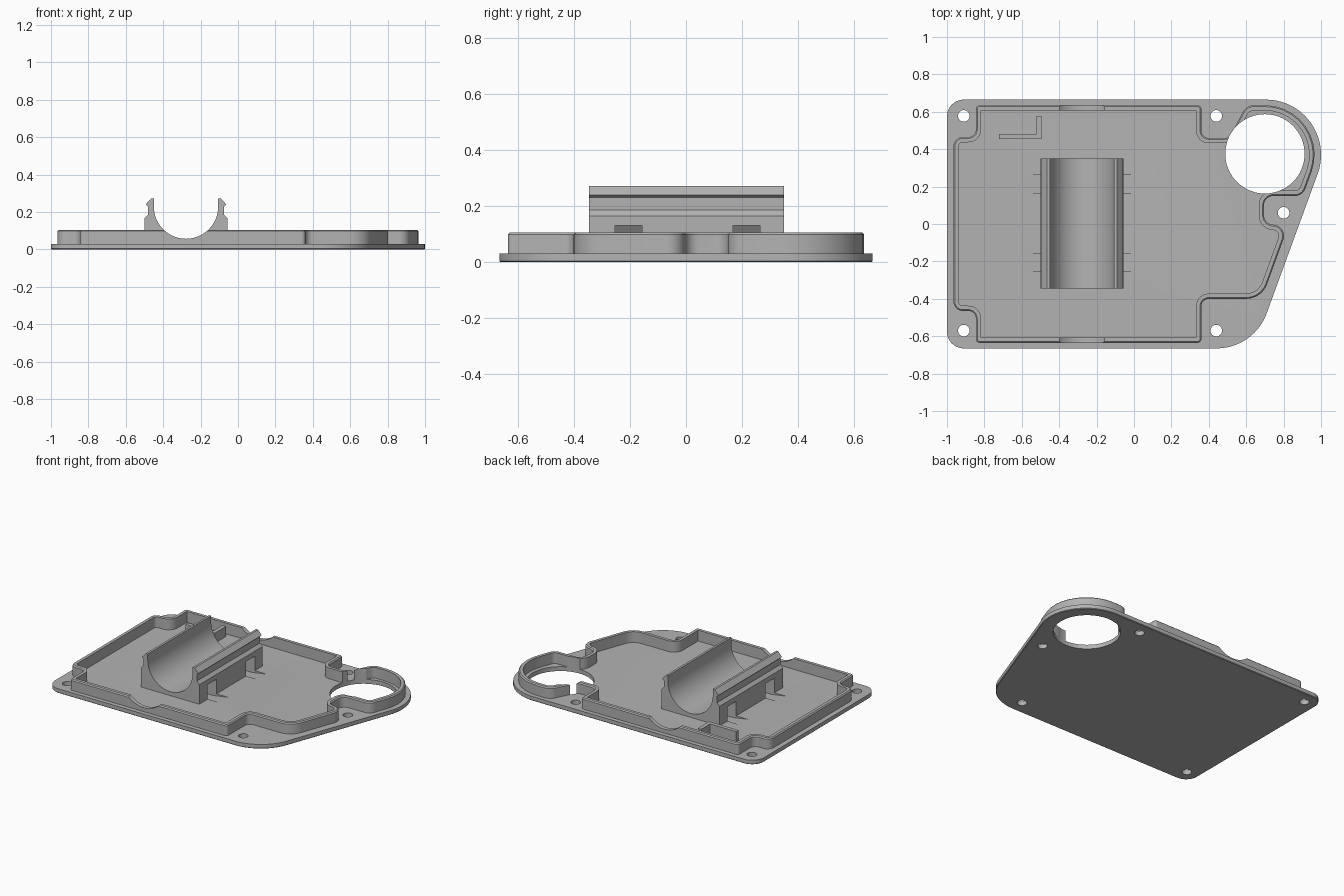
import bpy
import bmesh
import math
from mathutils import Vector

cube = bpy.data.objects.get("Cube")
if cube:
    bpy.data.objects.remove(cube, do_unlink=True)

grey = bpy.data.materials.new("plain_grey")
grey.use_nodes = True
shade = (0.45, 0.45, 0.45, 1)
grey.diffuse_color = shade
grey.node_tree.nodes["Principled BSDF"].inputs["Base Color"].default_value = shade


def rounded(corners, inset=0.0, steps=10):
    """Counter-clockwise outline with filleted corners, moved inward by inset."""
    count = len(corners)
    points = [Vector(c[:2]) for c in corners]
    sharp, radii = [], []
    for i, p in enumerate(points):
        a = (p - points[i - 1]).normalized()
        b = (points[(i + 1) % count] - p).normalized()
        na, nb = Vector((-a.y, a.x)), Vector((-b.y, b.x))
        sharp.append(p + (na + nb) * inset / (1 + na.dot(nb)))
        turn = a.x * b.y - a.y * b.x
        radii.append(max(corners[i][2] - math.copysign(inset, turn), 0.002))
    outline = []
    for i, p in enumerate(sharp):
        u = (sharp[i - 1] - p).normalized()
        v = (sharp[(i + 1) % count] - p).normalized()
        half, r = u.angle(v) / 2, radii[i]
        centre = p + (u + v).normalized() * r / math.sin(half)
        start = p + u * r / math.tan(half) - centre
        end = p + v * r / math.tan(half) - centre
        first = math.atan2(start.y, start.x)
        sweep = math.atan2(start.x * end.y - start.y * end.x, start.dot(end))
        for k in range(steps + 1):
            angle = first + sweep * k / steps
            outline.append(centre + Vector((math.cos(angle), math.sin(angle))) * r)
    return outline


def loft(name, rings, capped=True):
    """Skin equal rings of 3D points; uncapped rings close onto themselves."""
    bm = bmesh.new()
    loops = [[bm.verts.new(p) for p in ring] for ring in rings]
    pairs = list(zip(loops, loops[1:]))
    if capped:
        bm.faces.new(loops[0])
        bm.faces.new(loops[-1])
    else:
        pairs.append((loops[-1], loops[0]))
    for low, high in pairs:
        for i in range(len(low)):
            j = (i + 1) % len(low)
            bm.faces.new((low[i], low[j], high[j], high[i]))
    bmesh.ops.recalc_face_normals(bm, faces=bm.faces)
    mesh = bpy.data.meshes.new(name)
    bm.to_mesh(mesh)
    bm.free()
    obj = bpy.data.objects.new(name, mesh)
    bpy.context.collection.objects.link(obj)
    mesh.materials.append(grey)
    return obj


def flat(outline, z):
    return [(p[0], p[1], z) for p in outline]


def along_y(name, profile, y0, y1):
    return loft(name, [[(x, y, z) for x, z in profile] for y in (y0, y1)])


def cylinder(name, x, y, r, sides):
    ring = [(x + r * math.cos(k * math.tau / sides),
             y + r * math.sin(k * math.tau / sides)) for k in range(sides)]
    return loft(name, [flat(ring, -0.1), flat(ring, 0.4)])


def cut(target, cutter):
    mod = target.modifiers.new("cut", "BOOLEAN")
    mod.operation, mod.solver, mod.object = "DIFFERENCE", "EXACT", cutter
    bpy.context.view_layer.objects.active = target
    bpy.ops.object.modifier_apply(modifier=mod.name)


# Base plate with a fine chamfer along the underside
plate_corners = [(-1, -0.665, 0.09), (0.641, -0.665, 0.286),
                 (1.127, 0.665, 0.295), (-1, 0.665, 0.09)]
edge = rounded(plate_corners, steps=20)
plate = loft("base_plate", [flat(rounded(plate_corners, 0.004, 20), 0),
                            flat(edge, 0.004), flat(edge, 0.03)])

# Raised rim that steps around the screw holes
rim_corners = [
    (-0.845, -0.635, 0.02), (0.36, -0.635, 0.02), (0.36, -0.4, 0.04),
    (0.683, -0.4, 0.12), (0.825, -0.01, 0.06), (0.695, 0, 0.05),
    (0.695, 0.15, 0.05), (0.902, 0.15, 0.06), (1.079, 0.635, 0.265),
    (0.6, 0.635, 0.07), (0.51, 0.46, 0.04), (0.36, 0.46, 0.04),
    (0.36, 0.635, 0.02), (-0.845, 0.635, 0.02), (-0.845, 0.465, 0.04),
    (-0.965, 0.465, 0.05), (-0.965, -0.465, 0.05), (-0.845, -0.465, 0.04)]
rim_section = [(0, 0.02), (0, 0.098), (0.007, 0.105), (0.028, 0.105), (0.028, 0.02)]
rim = loft("rim_wall", [flat(rounded(rim_corners, d), z) for d, z in rim_section], False)

# Cradle: half profile mirrored about the trough axis
axis_x, axis_z, bore = -0.278, 0.229, 0.172
side = [(0.223, 0.02), (0.223, 0.165), (0.204, 0.185), (0.204, 0.23),
        (0.216, 0.24), (0.187, 0.272), (bore, 0.272)]
trough = [(bore * math.cos(a), axis_z - bore * math.sin(a))
          for a in (math.pi * k / 32 for k in range(33))]
profile = side + trough + [(-x, z) for x, z in reversed(side)]
cradle = along_y("cradle", [(axis_x + x, z) for x, z in profile], -0.345, 0.349)

# Strap channels passing beneath the cradle
strap = [(0.32, 0.031), (0.223, 0.14), (0.223, 0.13), (0.18, 0.13), (0.12, 0.046)]
strap[1] = (0.32, 0.13)
strap = [(0.2, 0.012)] + strap[:2] + strap[3:]
strap += [(-x, z) for x, z in reversed(strap)]
strap = [(axis_x + x, z) for x, z in strap]
helpers = []
for y in (-0.205, 0.215):
    channel = along_y("strap_cutter", strap, y - 0.048, y + 0.048)
    helpers.append(channel)
    cut(cradle, channel)
    cut(plate, channel)

# Round dips in the rim, in line with the trough
dip = [(axis_x + bore * math.cos(k * math.tau / 64),
        axis_z + bore * math.sin(k * math.tau / 64)) for k in range(64)]
helpers.append(along_y("dip_cutter", dip, -1, 1))
cut(rim, helpers[-1])

# Large opening and screw holes
opening = cylinder("opening_cutter", 0.7, 0.375, 0.212, 64)
helpers.append(opening)
cut(plate, opening)
cut(rim, opening)
for x, y in [(-0.91, 0.578), (-0.91, -0.57), (0.44, 0.578), (0.44, -0.57), (0.8, 0.06)]:
    helpers.append(cylinder("screw_cutter", x, y, 0.031, 24))
    cut(plate, helpers[-1])

# L-shaped guide on the floor
guide = [(-0.722, 0.455), (-0.495, 0.455), (-0.495, 0.578),
         (-0.522, 0.578), (-0.522, 0.482), (-0.722, 0.482)]
corner_guide = loft("corner_guide", [flat(guide, 0.02), flat(guide, 0.1)])

for helper in helpers:
    bpy.data.objects.remove(helper, do_unlink=True)

bpy.ops.object.select_all(action="DESELECT")
for obj in (plate, rim, cradle, corner_guide):
    obj.select_set(True)
    bpy.context.view_layer.objects.active = obj
bpy.ops.object.shade_smooth_by_angle(angle=math.radians(30))
